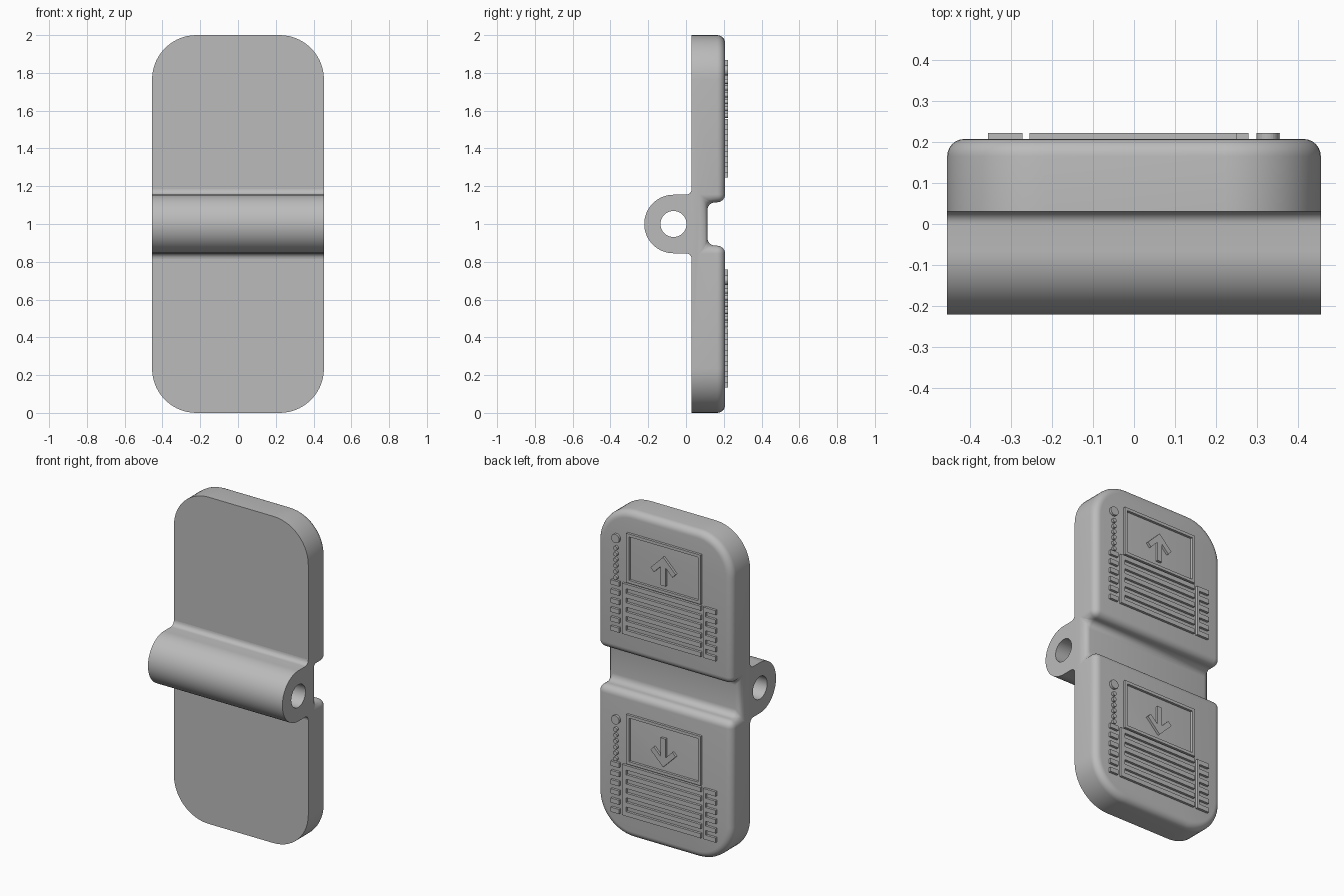
import bpy, bmesh
from math import sin, cos, pi, radians

cube = bpy.data.objects.get("Cube")
if cube:
    bpy.data.objects.remove(cube)

W = 0.455                     # half width
FRONT, BACK = 0.03, 0.207     # plate depth range
FLOOR, GROOVE = 0.113, 0.115  # groove floor and half height
TOP = 0.222                   # outer face of the raised details

grey = bpy.data.materials.new("plain grey")
grey.use_nodes = True
grey.diffuse_color = (0.5, 0.5, 0.5, 1)
grey.node_tree.nodes["Principled BSDF"].inputs["Base Color"].default_value = (0.5, 0.5, 0.5, 1)


def arc(cx, cy, r, a0, a1, n):
    angles = [radians(a0 + (a1 - a0) * i / n) for i in range(n + 1)]
    return [(cx + r * cos(a), cy + r * sin(a)) for a in angles]


def finish(name, bm, smooth=True):
    bmesh.ops.recalc_face_normals(bm, faces=bm.faces)
    mesh = bpy.data.meshes.new(name)
    bm.to_mesh(mesh)
    bm.free()
    mesh.materials.append(grey)
    ob = bpy.data.objects.new(name, mesh)
    bpy.context.collection.objects.link(ob)
    if smooth:
        bpy.ops.object.select_all(action='DESELECT')
        ob.select_set(True)
        bpy.context.view_layer.objects.active = ob
        bpy.ops.object.shade_smooth_by_angle(angle=radians(35))
    return ob


def add_prism(bm, outline, place, lo, hi):
    """Extrude a closed outline between two depths."""
    a = [bm.verts.new(place(p, lo)) for p in outline]
    b = [bm.verts.new(place(p, hi)) for p in outline]
    bm.faces.new(a)
    bm.faces.new(b)
    for i in range(len(a)):
        j = (i + 1) % len(a)
        bm.faces.new((a[i], a[j], b[j], b[i]))


# Plate: rounded outline with a groove across the back, back edges filleted
R = 0.235
half = arc(W - R, 2 - R, R, 0, 90, 14) + arc(R - W, 2 - R, R, 90, 180, 14)
bm = bmesh.new()
rows = []
for s in (1, -1):
    pts = [(x, 1 + s * (z - 1)) for x, z in half]
    front = [bm.verts.new((x, FRONT, z)) for x, z in pts]
    back = [bm.verts.new((x, BACK, z)) for x, z in pts]
    rim = [bm.verts.new((x, BACK, 1 + s * GROOVE)) for x in (W, -W)]
    base = [bm.verts.new((x, FLOOR, 1 + s * GROOVE)) for x in (W, -W)]
    for i in range(len(pts) - 1):
        bm.faces.new((front[i], front[i + 1], back[i + 1], back[i]))
    bm.faces.new(back + [rim[1], rim[0]])
    bm.faces.new((rim[0], rim[1], base[1], base[0]))
    rows.append((front, back, rim, base))
(fu, bu, ru, gu), (fl, bl, rl, gl) = rows
bm.faces.new((gu[0], gu[1], gl[1], gl[0]))
bm.faces.new(fu + fl[::-1])
for k, e in ((0, 0), (1, -1)):
    bm.faces.new((fu[e], bu[e], ru[k], gu[k], gl[k], rl[k], bl[e], fl[e]))
bmesh.ops.recalc_face_normals(bm, faces=bm.faces)
edges = [e for e in bm.edges if all(v.co.y > FLOOR - 0.01 for v in e.verts)]
bmesh.ops.bevel(bm, geom=edges, offset=0.042, offset_type='OFFSET', segments=6,
                profile=0.5, affect='EDGES', clamp_overlap=True)
finish("plate", bm)

# Hinge barrel: side profile (y, z) with a round bore
CY, CZ, BR, F = -0.066, 1.0, 0.155, 0.03
outer = (arc(FRONT - F, CZ + BR + F, F, 0, -90, 6) + arc(CY, CZ, BR, 90, 270, 32)
         + arc(FRONT - F, CZ - BR - F, F, 90, 0, 6))
bore = arc(CY, CZ, 0.069, 0, 360, 40)[:-1]
curve = bpy.data.curves.new("barrel_profile", 'CURVE')
curve.dimensions, curve.fill_mode, curve.extrude = '2D', 'BOTH', W
for loop in (outer, bore):
    spline = curve.splines.new('POLY')
    spline.points.add(len(loop) - 1)
    spline.use_cyclic_u = True
    for point, (y, z) in zip(spline.points, loop):
        point.co = (y, z, 0, 1)
temp = bpy.data.objects.new("barrel_profile", curve)
bpy.context.collection.objects.link(temp)
bm = bmesh.new()
bm.from_mesh(temp.to_mesh())
bpy.data.objects.remove(temp)
bmesh.ops.remove_doubles(bm, verts=bm.verts, dist=0.0001)
for v in bm.verts:
    v.co = (v.co.z, v.co.x, v.co.y)
finish("hinge_barrel", bm)


def raised(name, outlines, dz):
    """Raised details on the back, from outlines in (x, z)."""
    bm = bmesh.new()
    for o in outlines:
        add_prism(bm, o, lambda p, y: (p[0], y, p[1] + dz), BACK - 0.005, TOP)
    return finish(name, bm, smooth=False)


def box(x0, x1, z0, z1):
    return [(x0, z0), (x1, z0), (x1, z1), (x0, z1)]


L, RT, HI, LO, T = 0.25, -0.255, 1.868, 1.566, 0.018   # screen frame
MID = 1.70                                             # arrow centre
arrow = [(0, 0.088), (0.085, 0.003), (0.063, -0.02), (0.016, 0.027), (0.016, -0.088)]
arrow += [(-x, z) for x, z in arrow[:0:-1]]
levels = [1.245 + 0.0565 * i for i in range(6)]

for side, dz, flip in (("upper", 0, 1), ("lower", -1.11, -1)):
    raised(side + "_screen_frame", [box(RT, L, HI - T, HI), box(RT, L, LO, LO + T),
           box(L - T, L, LO + T, HI - T), box(RT, RT + T, LO + T, HI - T)], dz)
    raised(side + "_arrow", [[(x, MID + flip * z) for x, z in arrow]], dz)
    raised(side + "_lights", [arc(0.325, 1.814, 0.027, 0, 360, 24)[:-1]]
           + [arc(0.325, 1.755 - 0.036 * i, 0.013, 0, 360, 16)[:-1] for i in range(6)], dz)
    raised(side + "_slats", [box(RT, L, z, z + 0.028) for z in levels]
           + [box(L, L + 0.029, levels[0], 1.555)], dz)
    raised(side + "_left_keys", [box(0.299, 0.355, z, z + 0.028) for z in levels], dz)
    raised(side + "_right_keys", [box(-0.356, -0.288, z, z + 0.028) for z in levels]
           + [box(-0.288, -0.272, levels[0], 1.555)], dz)
